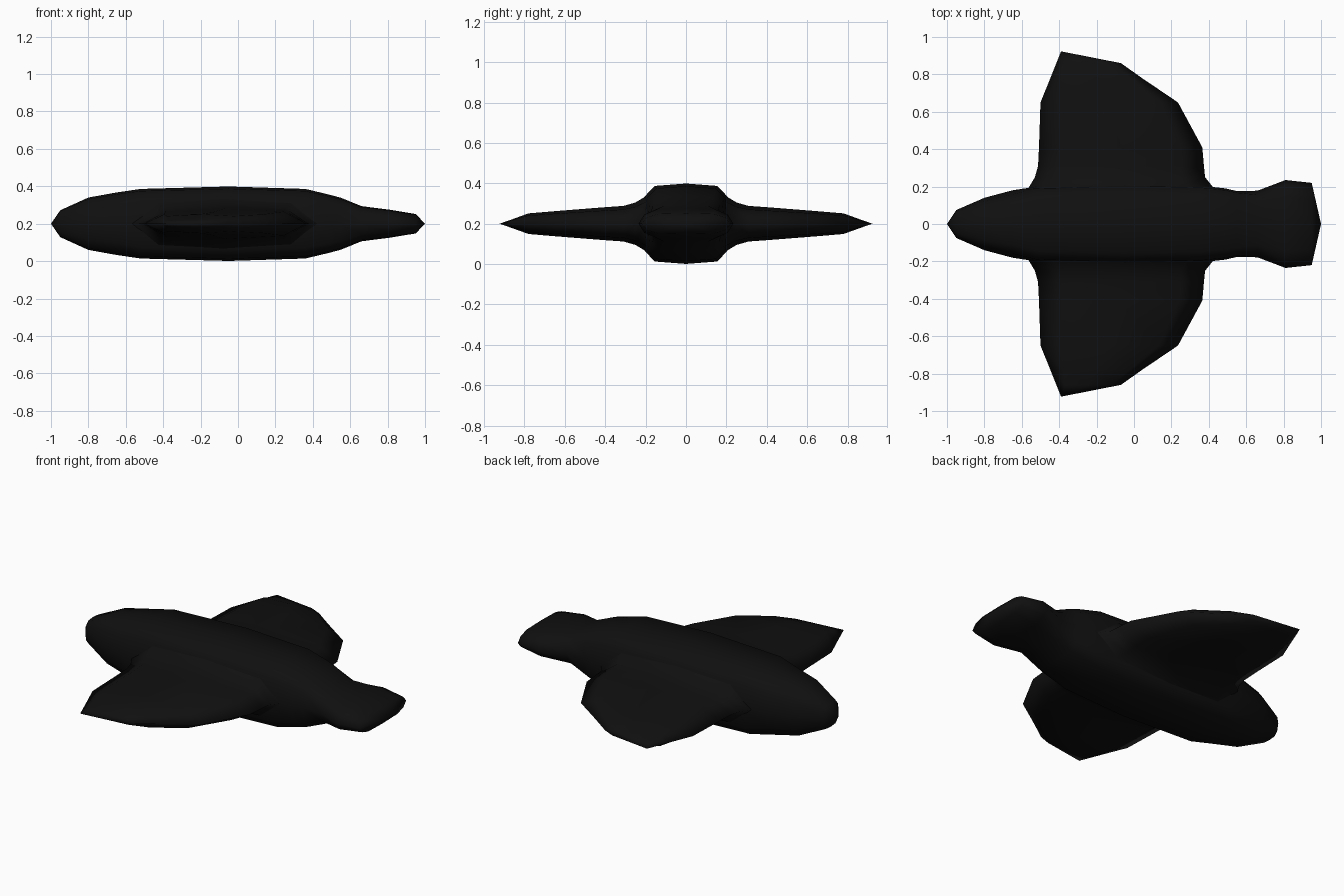
import bpy, math

if "Cube" in bpy.data.objects:
    bpy.data.objects.remove(bpy.data.objects["Cube"])

black = bpy.data.materials.new("matte black")
black.diffuse_color = (0.005, 0.005, 0.005, 1)
black.use_nodes = True
black.node_tree.nodes["Principled BSDF"].inputs["Base Color"].default_value = black.diffuse_color
ZC = 0.2  # height of the mid plane


def loft(name, rings, close_ends):
    """Skin a list of equal-length closed rings."""
    n = len(rings[0])
    verts = [p for r in rings for p in r]
    faces = []
    for i in range(len(rings) - 1):
        for j in range(n):
            k = (j + 1) % n
            faces.append((i * n + j, i * n + k, (i + 1) * n + k, (i + 1) * n + j))
    if close_ends:
        faces.append(tuple(reversed(range(n))))
        faces.append(tuple(range((len(rings) - 1) * n, len(rings) * n)))
    me = bpy.data.meshes.new(name)
    me.from_pydata(verts, [], faces)
    me.materials.append(black)
    ob = bpy.data.objects.new(name, me)
    bpy.context.collection.objects.link(ob)
    import_fix(ob)
    return ob


def import_fix(ob):
    """Merge collapsed tips, face outward and shade smooth."""
    import bmesh
    bm = bmesh.new()
    bm.from_mesh(ob.data)
    bmesh.ops.remove_doubles(bm, verts=bm.verts, dist=0.0005)
    bmesh.ops.dissolve_degenerate(bm, edges=bm.edges, dist=0.0005)
    bmesh.ops.recalc_face_normals(bm, faces=bm.faces)
    for f in bm.faces:
        f.smooth = True
    bm.to_mesh(ob.data)
    bm.free()


# Body and fanned tail: x, half width, half height
stations = [(-1.0, 0, 0), (-0.95, 0.075, 0.072), (-0.8, 0.14, 0.14), (-0.65, 0.18, 0.167),
            (-0.52, 0.2, 0.186), (-0.05, 0.215, 0.199), (0.36, 0.205, 0.186),
            (0.49, 0.19, 0.155), (0.55, 0.176, 0.139), (0.66, 0.178, 0.094),
            (0.81, 0.235, 0.075), (0.95, 0.22, 0.052), (1.0, 0, 0)]
section = [(1, 0), (0.95, 0.68), (0.72, 0.94), (0, 1), (-0.72, 0.94), (-0.95, 0.68),
           (-1, 0), (-0.95, -0.68), (-0.72, -0.94), (0, -1), (0.72, -0.94), (0.95, -0.68)]
flat = [(1, 0), (0.88, 0.6), (0.62, 0.94), (0, 1), (-0.62, 0.94), (-0.88, 0.6),
        (-1, 0), (-0.88, -0.6), (-0.62, -0.94), (0, -1), (0.62, -0.94), (0.88, -0.6)]
rings = [[(x, w * a, ZC + h * b) for a, b in (flat if x > 0.6 or x < -0.6 else section)]
         for x, w, h in stations]
loft("body_and_tail", rings, False)

# Wings: y, leading x, trailing x, half thickness
wing = [(0.17, -0.58, 0.45, 0.165), (0.2, -0.56, 0.42, 0.135), (0.25, -0.53, 0.38, 0.105),
        (0.31, -0.513, 0.374, 0.088), (0.41, -0.508, 0.365, 0.081), (0.65, -0.5, 0.235, 0.062),
        (0.78, -0.447, 0.043, 0.051), (0.86, -0.415, -0.07, 0.022), (0.923, -0.39, -0.39, 0)]
chord = [(0, 0), (0.14, 0.8), (0.5, 1), (0.86, 0.8), (1, 0),
         (0.86, -0.8), (0.5, -1), (0.14, -0.8)]
for side, label in ((1, "back"), (-1, "front")):
    rings = [[(a + (b - a) * t, side * y, ZC + h * s) for t, s in chord]
             for y, a, b, h in wing]
    loft(label + "_wing", rings, False)
